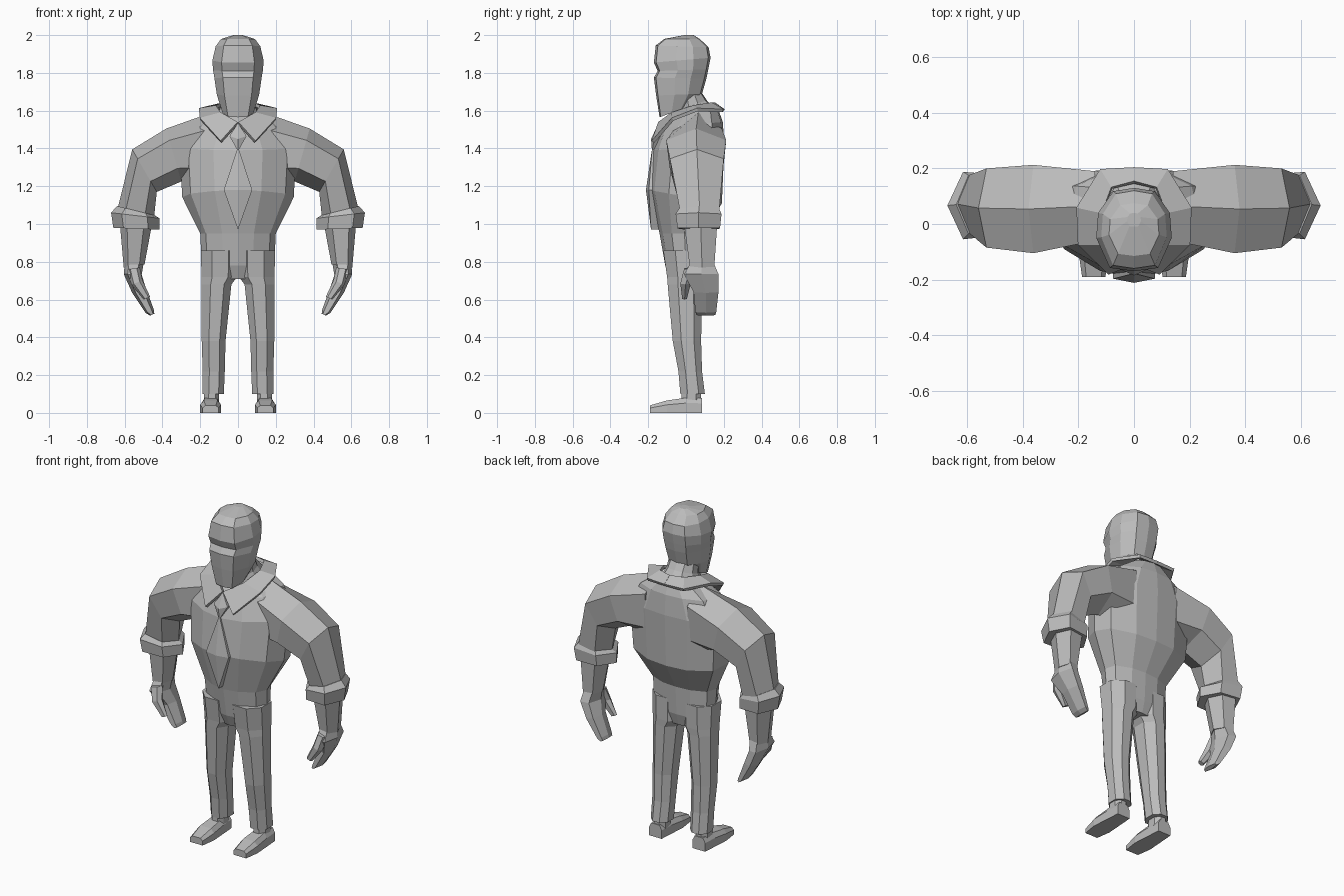
import bpy, bmesh

grey = bpy.data.materials.new("plain grey")
grey.diffuse_color = (0.5, 0.5, 0.5, 1)


def finish(name, bm, mirror=False, thick=0):
    bmesh.ops.recalc_face_normals(bm, faces=bm.faces[:])
    me = bpy.data.meshes.new(name)
    bm.to_mesh(me)
    bm.free()
    me.materials.append(grey)
    ob = bpy.data.objects.new(name, me)
    bpy.context.collection.objects.link(ob)
    if thick:
        s = ob.modifiers.new("thickness", 'SOLIDIFY')
        s.thickness = thick
        s.offset = 0
    if mirror:
        m = ob.modifiers.new("mirror", 'MIRROR')
        m.use_clip = False
    return ob


def loft(name, rings, mirror=False):
    """Skin a list of closed rings and cap both ends."""
    bm = bmesh.new()
    vs = [[bm.verts.new(p) for p in r] for r in rings]
    n = len(vs[0])
    for a, b in zip(vs, vs[1:]):
        for i in range(n):
            j = (i + 1) % n
            bm.faces.new((a[i], a[j], b[j], b[i]))
    bm.faces.new(vs[0])
    bm.faces.new(vs[-1])
    return finish(name, bm, mirror)


def oval(half, w, yf, yb, zf, zb):
    """Symmetric body ring from a half template; z runs from front to back."""
    pts = half + [(-a, b) for a, b in half[-2:0:-1]]
    return [(a * w, yf + b * (yb - yf), zf + b * (zb - zf)) for a, b in pts]


def limb(shape, xo, zo, xi, zi, y0, y1):
    """Limb ring between an outer and an inner point, spanning y0..y1."""
    return [(xo + t * (xi - xo), y0 + s * (y1 - y0), zo + t * (zi - zo)) for t, s in shape]


HEAD = [(0, 0), (.64, .04), (1, .40), (.95, .70), (.55, .96), (0, 1)]
BODY = [(0, 0), (.42, .07), (.85, .27), (1, .55), (.9, .82), (.45, .97), (0, 1)]
HEX = [(0, .5), (.22, 0), (.75, .06), (1, .5), (.75, .95), (.22, 1)]
LEG = [(0, .3), (.3, 0), (.75, 0), (1, .3), (1, .75), (.7, 1), (.3, 1), (0, .75)]

# Torso from crotch to neck base
loft("torso", [oval(BODY, *r) for r in [
    (.15, -.08, .07, .71, .71),
    (.192, -.11, .09, .78, .78),
    (.20, -.14, .10, .95, .95),
    (.295, -.195, .19, 1.18, 1.11),
    (.31, -.172, .203, 1.39, 1.42),
    (.23, -.13, .195, 1.51, 1.54),
    (.12, -.06, .17, 1.58, 1.61)]])

# Shoulders and upper sleeves
loft("sleeve", [limb(HEX, *r) for r in [
    (.14, 1.59, .14, 1.2, -.06, .19),
    (.38, 1.505, .30, 1.225, -.105, .213),
    (.56, 1.395, .43, 1.17, -.085, .20),
    (.64, 1.07, .445, 1.03, -.03, .175)]], True)

# Rolled cuffs
loft("sleeve_cuff", [limb(HEX, *r) for r in [
    (.64, 1.095, .44, 1.045, -.035, .175),
    (.672, 1.06, .415, 1.03, -.055, .188),
    (.66, .98, .415, .97, -.045, .18)]], True)

# Forearms, hands and thumbs
loft("forearm", [limb(HEX, *r) for r in [
    (.625, 1.0, .455, 1.0, -.01, .165),
    (.605, .77, .495, .785, .02, .15)]], True)
loft("hand", [limb(HEX, *r) for r in [
    (.60, .785, .50, .79, .02, .15),
    (.605, .735, .51, .73, -.01, .172),
    (.56, .635, .485, .655, .04, .172),
    (.49, .53, .445, .545, .05, .16),
    (.465, .515, .443, .525, .055, .155)]], True)
loft("thumb", [limb(HEX, *r) for r in [
    (.585, .76, .52, .77, -.01, .06),
    (.565, .68, .505, .70, -.03, .025),
    (.50, .60, .465, .615, -.02, .005)]], True)

# Trouser legs
loft("trouser_leg", [limb(LEG, *r) for r in [
    (.197, .86, .0, .86, -.12, .09),
    (.193, .72, .005, .72, -.10, .088),
    (.192, .68, .035, .68, -.097, .086),
    (.192, .38, .066, .38, -.07, .08),
    (.187, .22, .07, .22, -.04, .085),
    (.187, .10, .075, .10, -.03, .10)]], True)

# Ankles and shoes
loft("ankle", [limb(LEG, .18, z, .10, z, -.025, .08) for z in (.05, .13)], True)
cx = .145
loft("shoe", [[(cx - w, y, 0), (cx + w, y, 0), (cx + w, y, h * .65),
               (cx + w * .65, y, h), (cx - w * .65, y, h), (cx - w, y, h * .65)]
              for y, w, h in [(.085, .042, .078), (0, .048, .08),
                              (-.10, .055, .066), (-.19, .042, .04)]], True)

# Neck
loft("neck", [oval(HEAD, *r) for r in [
    (.115, -.08, .16, 1.54, 1.60),
    (.09, -.05, .11, 1.60, 1.655),
    (.085, -.05, .08, 1.69, 1.70)]])

# Head with a recessed eye band
loft("head", [oval(HEAD, *r) for r in [
    (.082, -.14, .02, 1.565, 1.625),
    (.112, -.158, .085, 1.68, 1.69),
    (.125, -.17, .108, 1.775, 1.77),
    (.132, -.15, .118, 1.81, 1.82),
    (.136, -.17, .13, 1.855, 1.88),
    (.118, -.16, .12, 1.945, 1.935),
    (.09, -.115, .075, 1.98, 1.978),
    (.025, -.01, .04, 2.0, 2.0)]])

# Folded shirt collar
inner = [(0, .15, 1.635), (.08, .13, 1.635), (.115, .04, 1.62), (.09, -.07, 1.585), (0, -.14, 1.535)]
outer = [(0, .2, 1.60), (.12, .195, 1.60), (.205, .06, 1.605), (.20, -.07, 1.555), (.09, -.175, 1.435)]
bm = bmesh.new()
a = [bm.verts.new(p) for p in inner]
b = [bm.verts.new(p) for p in outer]
for i in range(4):
    bm.faces.new((a[i], a[i + 1], b[i + 1], b[i]))
finish("collar", bm, True, .018)


def diamond(name, top, side, ridge, tip, depth):
    """Ridged diamond plate with a back edge set behind it."""
    bm = bmesh.new()
    rim = [top, side, tip, (-side[0], side[1], side[2])]
    f = [bm.verts.new(p) for p in rim]
    k = [bm.verts.new((x, y + depth, z)) for x, y, z in rim]
    c = bm.verts.new(ridge)
    for i in range(4):
        j = (i + 1) % 4
        bm.faces.new((f[i], f[j], c))
        bm.faces.new((f[i], f[j], k[j], k[i]))
    bm.faces.new(k)
    finish(name, bm)


# Necktie
diamond("tie_knot", (0, -.145, 1.535), (.045, -.165, 1.465), (0, -.185, 1.45), (0, -.18, 1.385), .04)
diamond("tie_blade", (0, -.178, 1.41), (.075, -.197, 1.18), (0, -.212, 1.18), (0, -.185, .97), .04)
